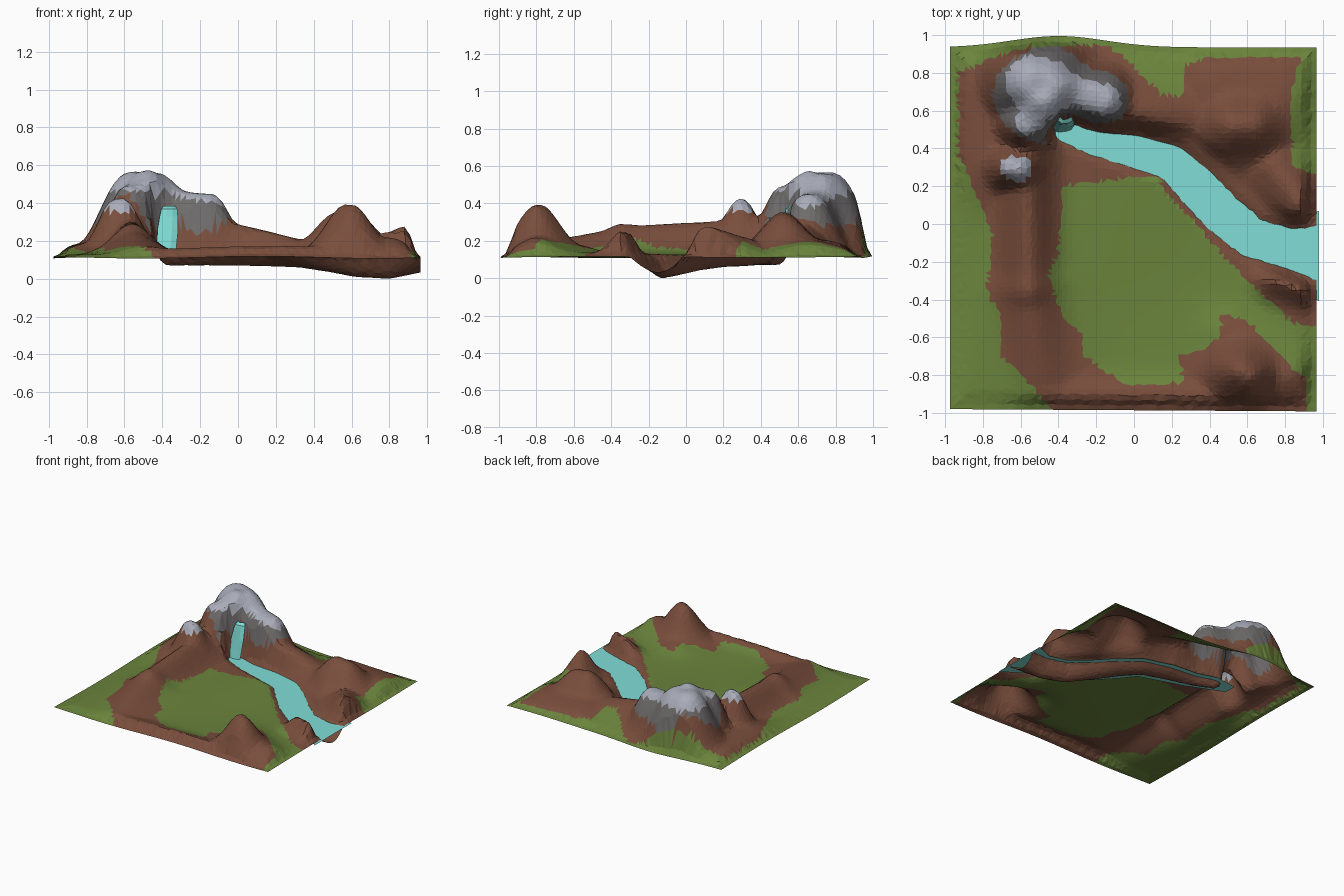
import bpy, bmesh, math, random
from mathutils import Vector

if "Cube" in bpy.data.objects:
    bpy.data.objects.remove(bpy.data.objects["Cube"])

random.seed(4)
N = 72            # terrain grid cells per side
BASE = 0.127      # meadow level
WATER = 0.11      # river surface level


def material(name, rgb):
    m = bpy.data.materials.new(name)
    m.diffuse_color = (*rgb, 1)
    m.use_nodes = True
    m.node_tree.nodes["Principled BSDF"].inputs["Base Color"].default_value = m.diffuse_color
    return m


GRASS = material("grass green", (0.145, 0.23, 0.045))
EARTH = material("earth brown", (0.19, 0.075, 0.045))
ROCK = material("dark rock grey", (0.16, 0.15, 0.15))
PEAK = material("pale peak grey", (0.40, 0.42, 0.49))
TEAL = material("water teal", (0.22, 0.73, 0.68))

# hills as ridges: x1, y1, height1, x2, y2, height2, radius, steepness
HILLS = [
    (-.54, .75, .44, -.48, .74, .43, .225, 2.8),  # main peak
    (-.57, .53, .37, -.48, .60, .40, .145, 3.0),  # south-west shoulder
    (-.34, .70, .34, -.17, .66, .32, .16, 3.0),   # east shoulder
    (-.65, .30, .30, -.61, .29, .30, .12, 2.2),   # small peak
    (-.57, .40, .20, -.56, -.35, .14, .13, 2.0),  # west ridge
    (-.56, -.35, .13, -.50, -.86, .05, .15, 2.0),
    (-.45, -.92, .04, .60, -.93, .05, .10, 2.0),  # south bank
    (-.10, .62, .18, .40, .56, .06, .17, 2.0),    # north ridge
    (.53, .52, .23, .62, .52, .22, .17, 2.0),     # north-east hill
    (.45, .70, .08, .75, .65, .08, .22, 2.0),
    (.75, .30, .10, .88, .12, .155, .13, 2.0),    # river mouth, north
    (.76, -.28, .12, .90, -.32, .145, .10, 2.0),  # river mouth, south
    (.57, -.78, .265, .60, -.80, .265, .15, 2.0), # south-east hill
    (.80, -.80, .09, .50, -.60, .05, .14, 2.0),
    (-.75, .70, .07, -.70, .35, .08, .22, 2.0),   # mountain skirt
]
# river: x, y, half width, bed depth, bank width
RIVER = [
    (-.37, .49, .05, .04, .06), (-.2, .425, .06, .04, .09), (0, .385, .085, .04, .10),
    (.2, .325, .09, .045, .13), (.33, .20, .105, .05, .15), (.46, .06, .105, .07, .15),
    (.62, -.07, .10, .10, .14), (.80, -.125, .10, .11, .10), (1.0, -.16, .14, .07, .10),
]
# outline of the bare earth, and of the grass meadow inside it
BARE = [
    (-.93, .36), (-.93, .8), (-.75, .88), (-.55, .94), (-.15, .95), (-.05, .88), (.15, .68),
    (.26, .68), (.27, .84), (.4, .88), (.88, .88), (.83, .7), (.84, .3), (1, .25), (1, -.55),
    (.91, -.6), (.91, -1.1), (-.45, -1.1), (-.45, -.95), (-.7, -.7), (-.7, -.5), (-.78, -.35),
    (-.75, -.05), (-.85, .2),
]
MEADOW = [
    (-.38, .2), (0, .25), (.13, .25), (.16, .18), (.3, .03), (.55, -.25), (.85, -.53), (1, -.53),
    (1, -.8), (.9, -.82), (.58, -.5), (.46, -.48), (.46, -.6), (.36, -.67), (.24, -.7),
    (.26, -.84), (-.03, -.86), (-.27, -.7), (-.28, -.58), (-.36, -.52), (-.46, -.28), (-.4, -.15),
]


def inside(x, y, poly):
    odd = False
    for (ax, ay), (bx, by) in zip(poly, poly[1:] + poly[:1]):
        if (ay > y) != (by > y) and x < ax + (y - ay) * (bx - ax) / (by - ay):
            odd = not odd
    return odd


def smooth(t):
    t = max(0, min(1, t))
    return t * t * (3 - 2 * t)


def along(px, py, x1, y1, x2, y2):
    """Distance to a segment and the fraction along it."""
    dx, dy = x2 - x1, y2 - y1
    t = max(0, min(1, ((px - x1) * dx + (py - y1) * dy) / (dx * dx + dy * dy)))
    return math.hypot(px - x1 - t * dx, py - y1 - t * dy), t


def bank(px, py):
    """Distance beyond the shore, half width, depth and bank width at a point."""
    best = None
    for a, b in zip(RIVER, RIVER[1:]):
        d, t = along(px, py, *a[:2], *b[:2])
        w, dep, bw = (a[i] + (b[i] - a[i]) * t for i in (2, 3, 4))
        if best is None or d - w < best[0]:
            best = (d - w, w, dep, bw)
    return best


def height(x, y, edge):
    hs = []
    for x1, y1, h1, x2, y2, h2, r, p in HILLS:
        d, t = along(x, y, x1, y1, x2, y2)
        hs.append((h1 + (h2 - h1) * t) * math.exp(-(d / r) ** p))
    hill = sum(h ** 5 for h in hs) ** 0.2      # soft maximum
    hill *= smooth(edge / 0.08)
    s, w, dep, bw = bank(x, y)
    if s < 0:
        return WATER - dep * (1 - (1 + s / w) ** 2)
    meadow = BASE - 0.014 * (1 - smooth(edge / 0.12)) + 0.008 * math.sin(5 * x + 1) * math.sin(4 * y)
    return WATER + (meadow - WATER) * min(1, s / 0.04) + hill * smooth(s / bw)


def add_object(name, bm, mats):
    me = bpy.data.meshes.new(name)
    bm.to_mesh(me)
    bm.free()
    for m in mats:
        me.materials.append(m)
    ob = bpy.data.objects.new(name, me)
    bpy.context.collection.objects.link(ob)


# Terrain sheet
bm = bmesh.new()
grid = []
for j in range(N + 1):
    row = []
    for i in range(N + 1):
        u, v = i / N, j / N
        edge = 2 * min(u, v, 1 - u, 1 - v)
        x = -0.975 + 1.94 * u
        top = 0.935 + 0.06 * math.exp(-((x + 0.4) / 0.35) ** 2)
        y = -0.98 - 0.012 * u + (top + 0.98 + 0.012 * u) * v
        if edge > 0:
            x += random.uniform(-.006, .006)
            y += random.uniform(-.006, .006)
        row.append(bm.verts.new((x, y, height(x, y, edge))))
    grid.append(row)
for j in range(N):
    for i in range(N):
        bm.faces.new((grid[j][i], grid[j][i + 1], grid[j + 1][i + 1], grid[j + 1][i]))
bmesh.ops.triangulate(bm, faces=bm.faces[:])

# Colour bands: grass and earth by outline, rock and pale tops by height
for f in bm.faces:
    x, y, z = f.calc_center_median()
    on_mountain = ((x + .39) / .36) ** 2 + ((y - .68) / .265) ** 2 < 1
    if (on_mountain and z > .465 - .22 * max(0, x + .45)) or \
            (((x + .625) / .095) ** 2 + ((y - .295) / .08) ** 2 < 1 and z > .36):
        f.material_index = 3
    elif on_mountain and z > .28:
        f.material_index = 2
    elif inside(x, y, BARE) and not inside(x, y, MEADOW):
        f.material_index = 1
add_object("terrain", bm, [GRASS, EARTH, ROCK, PEAK])

# River surface: strip following the centre line, tucked under the banks
bm = bmesh.new()
pts = [Vector(p[:2]) for p in RIVER]
pts[-1] = Vector((.98, -.17))
pairs = [[bm.verts.new((-.52, y, WATER)) for y in (.45, .55)]]
for i, p in enumerate(pts):
    d = (pts[min(i + 1, len(pts) - 1)] - pts[max(i - 1, 0)]).normalized()
    n = Vector((-d.y, d.x))
    w = RIVER[i][2] + 0.045
    if i == len(pts) - 1:
        n, w = Vector((0, 1)), 0.24
    pairs.append([bm.verts.new((*(p + n * w * sgn), WATER)) for sgn in (-1, 1)])
for (a, b), (c, d) in zip(pairs, pairs[1:]):
    bm.faces.new((a, c, d, b))
add_object("river", bm, [TEAL])

# Waterfall: rippled sheet down the cliff
bm = bmesh.new()
rows = []
for y, z, w in [(.50, .11, .05), (.512, .18, .052), (.525, .26, .055), (.535, .33, .048),
                (.545, .37, .042), (.565, .385, .03)]:
    rows.append([bm.verts.new((-.375 + t * w + (z - .2) * .07,
                               y - .012 * (1 - t * t) + random.uniform(-.004, .004), z))
                 for t in (-1, -.4, .4, 1)])
for a, b in zip(rows, rows[1:]):
    for k in range(3):
        bm.faces.new((a[k], a[k + 1], b[k + 1], b[k]))
add_object("waterfall", bm, [TEAL])
